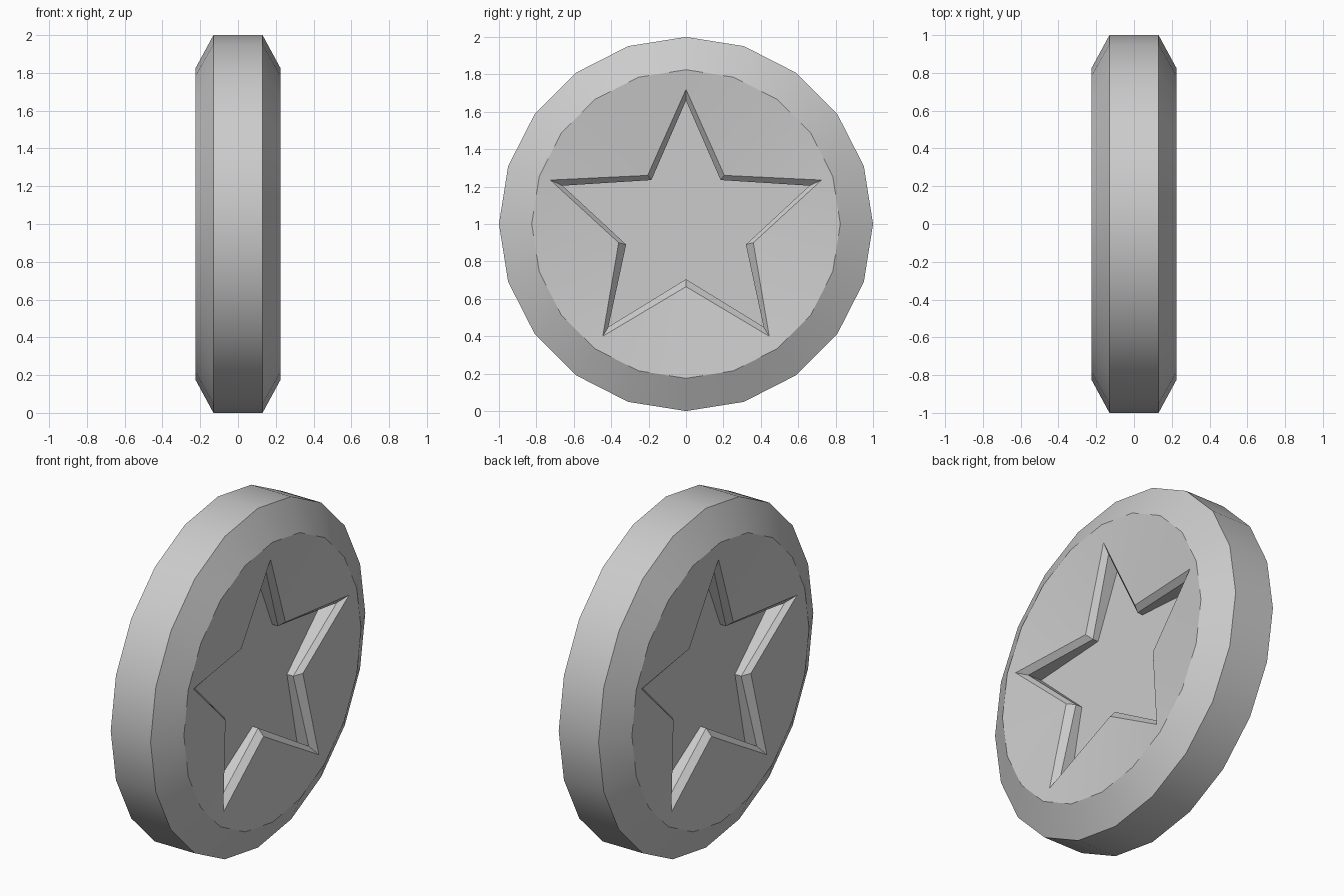
import bpy, bmesh
from math import sin, cos, tau, hypot, radians

if "Cube" in bpy.data.objects:
    bpy.data.objects.remove(bpy.data.objects["Cube"])

SIDES = 20
FLOOR_X = 0.095

# Half star outline, top to bottom: outer (y, z) on the face, inner (y, z) in the recess
half_star = [
    (0.00, 0.72, 0.00, 0.66),
    (0.205, 0.26, 0.185, 0.235),
    (0.725, 0.235, 0.66, 0.205),
    (0.36, -0.10, 0.32, -0.11),
    (0.445, -0.60, 0.415, -0.55),
    (0.00, -0.335, 0.00, -0.295),
]
star = half_star + [(-a, b, -c, d) for a, b, c, d in half_star[-2:0:-1]]


def dish_x(y, z):
    # Shallow concave face
    return 0.225 - 0.12 * (0.825 - hypot(y, z))


bm = bmesh.new()


def ring(points):
    return [bm.verts.new((x, y, z + 1)) for x, y, z in points]


def circle(x, r):
    return ring([(x, r * sin(tau * i / SIDES), r * cos(tau * i / SIDES)) for i in range(SIDES)])


def bridge(a, b):
    n = len(a)
    for i in range(n):
        j = (i + 1) % n
        bm.faces.new((a[i], a[j], b[j], b[i]))


def side(s):
    # Bevelled rim, dished face, and chamfered star recess on one side
    rim = circle(s * 0.13, 1.0)
    lip = circle(s * 0.225, 0.825)
    edge = ring([(s * dish_x(a, b), a, b) for a, b, c, d in star])
    chamfer = ring([(s * (dish_x(a, b) - (0.035 if b > -0.5 else 0.045)), c, d)
                    for a, b, c, d in star])
    floor = ring([(s * FLOOR_X, c, d) for a, b, c, d in star])
    bridge(rim, lip)
    for i in range(10):
        j, k = (i + 1) % 10, (2 * i + 2) % SIDES
        bm.faces.new((edge[i], lip[2 * i], lip[2 * i + 1]))
        bm.faces.new((edge[i], lip[2 * i + 1], edge[j]))
        bm.faces.new((edge[j], lip[2 * i + 1], lip[k]))
    bridge(edge, chamfer)
    bridge(chamfer, floor)
    bm.faces.new(floor)
    return rim


bridge(side(1), side(-1))
bmesh.ops.recalc_face_normals(bm, faces=bm.faces)

mesh = bpy.data.meshes.new("star_coin")
bm.to_mesh(mesh)
bm.free()
coin = bpy.data.objects.new("star_coin", mesh)
bpy.context.collection.objects.link(coin)
bpy.context.view_layer.objects.active = coin
coin.select_set(True)
bpy.ops.object.shade_smooth_by_angle(angle=radians(22))
